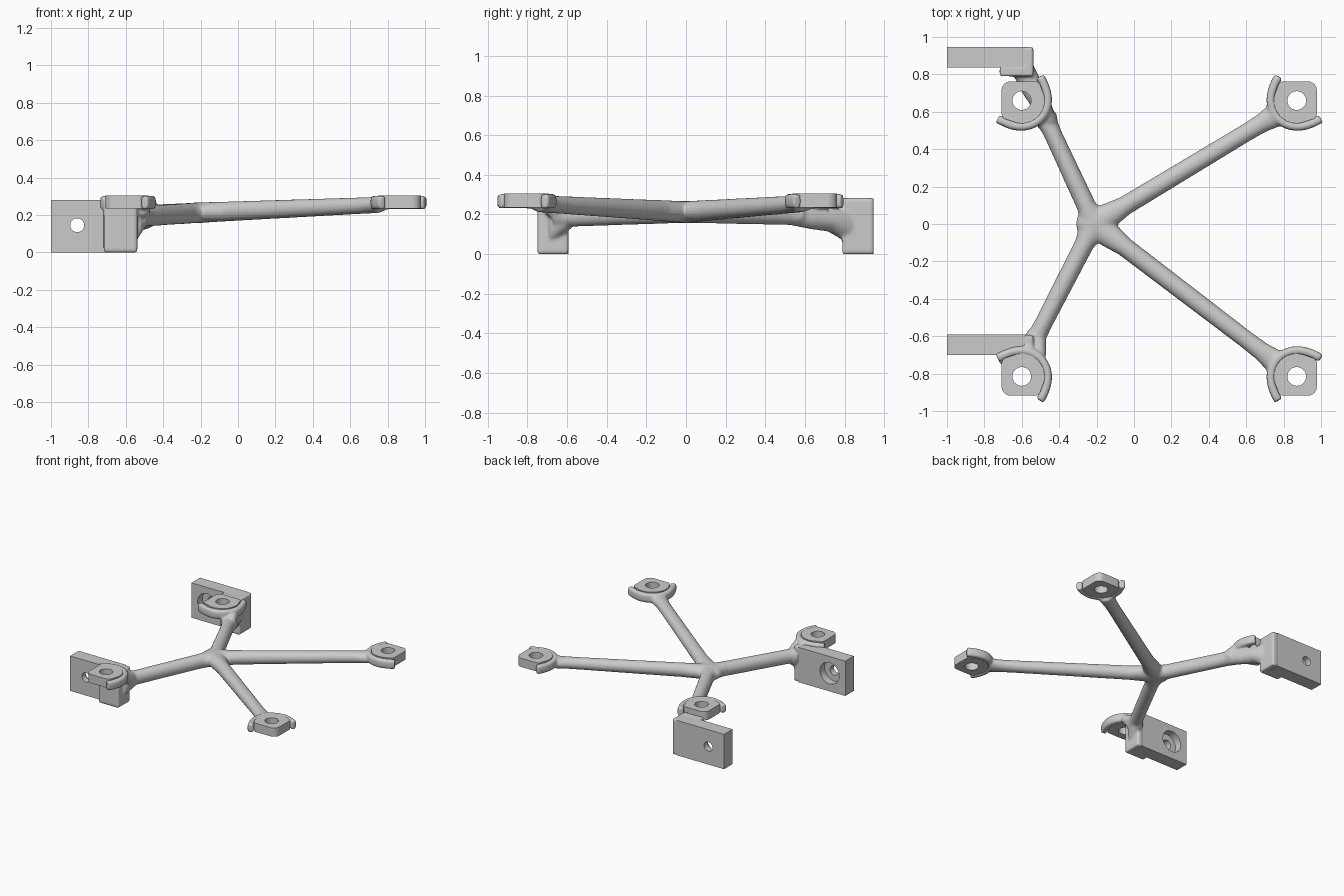
import bpy, bmesh
from math import sin, cos, pi, radians
from mathutils import Vector, Matrix

if "Cube" in bpy.data.objects:
    bpy.data.objects.remove(bpy.data.objects["Cube"])


def make_object(name, bm):
    bmesh.ops.recalc_face_normals(bm, faces=bm.faces)
    me = bpy.data.meshes.new(name)
    bm.to_mesh(me)
    bm.free()
    ob = bpy.data.objects.new(name, me)
    bpy.context.collection.objects.link(ob)
    return ob


def select(ob):
    bpy.ops.object.select_all(action='DESELECT')
    ob.select_set(True)
    bpy.context.view_layer.objects.active = ob


def box(bm, x0, x1, y0, y1, z0, z1):
    m = Matrix.Translation(((x0 + x1) / 2, (y0 + y1) / 2, (z0 + z1) / 2))
    bmesh.ops.create_cube(bm, size=1, matrix=m @ Matrix.Diagonal((x1 - x0, y1 - y0, z1 - z0, 1)))


def loft(bm, path, power=1.0, n=20):
    """Tube through (x, y, z, half width, half height); power < 1 squares the section."""
    pts = [Vector(p[:3]) for p in path]
    rings = []
    for i, p in enumerate(path):
        t = pts[min(i + 1, len(pts) - 1)] - pts[max(i - 1, 0)]
        side = Vector((t.y, -t.x, 0)).normalized()
        ring = []
        for k in range(n):
            c, s = cos(2 * pi * k / n), sin(2 * pi * k / n)
            c = abs(c) ** power * (1 if c > 0 else -1)
            s = abs(s) ** power * (1 if s > 0 else -1)
            ring.append(bm.verts.new(pts[i] + side * c * p[3] + Vector((0, 0, s * p[4]))))
        rings.append(ring)
    for a, b in zip(rings, rings[1:]):
        for k in range(n):
            bm.faces.new((a[k], a[(k + 1) % n], b[(k + 1) % n], b[k]))
    bm.faces.new(rings[0])
    bm.faces.new(rings[-1])


def drill(ob, radius, depth, center, axis):
    bm = bmesh.new()
    rot = Matrix.Rotation(pi / 2, 4, 'X') if axis == 'Y' else Matrix()
    bmesh.ops.create_cone(bm, cap_ends=True, segments=48, radius1=radius, radius2=radius,
                          depth=depth, matrix=Matrix.Translation(center) @ rot)
    cutter = make_object("hole_cutter", bm)
    cutter.hide_render = True
    mod = ob.modifiers.new("hole", 'BOOLEAN')
    mod.operation, mod.solver, mod.object = 'DIFFERENCE', 'EXACT', cutter
    select(ob)
    bpy.ops.object.modifier_apply(modifier=mod.name)
    bpy.data.objects.remove(cutter)


pads = [("back_left", -0.6, 0.66), ("back_right", 0.87, 0.66),
        ("front_left", -0.6, -0.815), ("front_right", 0.87, -0.815)]
body = bmesh.new()

# Mounting pads, each with a claw around its inner side
for name, cx, cy in pads:
    sx, sy = (1 if cx > 0 else -1), (1 if cy > 0 else -1)
    outline = [(0.122 * cos(radians(a)), 0.122 * sin(radians(a))) for a in range(152, 299, 6)]
    for qx, qy, r, start in ((0.073, -0.068, 0.035, -60), (0.058, 0.053, 0.05, 0), (-0.068, 0.068, 0.035, 90)):
        sweep = 60 if start else 90
        outline += [(qx + r * cos(radians(start + sweep * k / 8)),
                     qy + r * sin(radians(start + sweep * k / 8))) for k in range(9)]
    bm = bmesh.new()
    face = bm.faces.new([bm.verts.new((cx + sx * x, cy + sy * y, 0.235)) for x, y in outline])
    top = bmesh.ops.extrude_face_region(bm, geom=[face])["geom"]
    bmesh.ops.translate(bm, vec=(0, 0, 0.07), verts=[v for v in top if isinstance(v, bmesh.types.BMVert)])
    pad = make_object(name + "_pad", bm)
    drill(pad, 0.05, 0.3, (cx, cy, 0.27), 'Z')
    select(pad)
    bpy.ops.object.shade_smooth_by_angle(angle=radians(30))

    claw = []
    for k in range(33):
        t = k / 16 - 1
        a = radians(225 + 98 * t)
        r = 0.138 + 0.024 * abs(t) ** 5
        claw.append((cx + sx * r * cos(a), cy + sy * r * sin(a), 0.267, 0.023, 0.037))
    loft(body, claw, 0.6)

# Hub and the four arms
hub = (-0.21, 0, 0.212)
bmesh.ops.create_uvsphere(body, u_segments=32, v_segments=16, radius=1,
                          matrix=Matrix.Translation(hub) @ Matrix.Diagonal((0.1, 0.1, 0.056, 1)))
arms = [(0.76, 0.585, 0.254), (0.76, -0.74, 0.254), (-0.475, 0.57, 0.2), (-0.545, -0.65, 0.19)]
for ex, ey, ez in arms:
    path = []
    for k in range(13):
        t = k / 12
        w = 0.053 + 0.03 * max(0, 1 - t * 6) - 0.006 * t + (0.02 * max(0, (t - 0.9) * 10))
        path.append((hub[0] + (ex - hub[0]) * t, ey * t, hub[2] + (ez - hub[2]) * t,
                     w, 0.055 - (0.012 if ex > 0 else 0) * t))
    loft(body, path)

# Struts linking the left claws and the side brackets
loft(body, [(-0.455, 0.53, 0.2, 0.048, 0.055), (-0.49, 0.63, 0.185, 0.05, 0.06),
            (-0.54, 0.72, 0.175, 0.06, 0.062), (-0.585, 0.81, 0.15, 0.06, 0.09)])
loft(body, [(-0.45, 0.54, 0.21, 0.045, 0.05), (-0.465, 0.62, 0.25, 0.025, 0.045)])
loft(body, [(-0.52, -0.6, 0.19, 0.05, 0.055), (-0.51, -0.71, 0.245, 0.04, 0.045)])
loft(body, [(-0.52, -0.58, 0.185, 0.05, 0.055), (-0.555, -0.68, 0.15, 0.04, 0.09)])

# L-shaped brackets gripping the side plates
for y in (-0.7, 0.84):
    box(body, -0.718, -0.54, y - 0.05, y + 0.006, 0, 0.282)
    box(body, -0.588, -0.538, y - 0.05, y + 0.107, 0, 0.282)

# Fuse the branching body into one smooth skin
frame = make_object("branching_frame", body)
select(frame)
rem = frame.modifiers.new("fuse", 'REMESH')
rem.mode, rem.voxel_size, rem.use_smooth_shade = 'VOXEL', 0.008, True
sm = frame.modifiers.new("smooth", 'SMOOTH')
sm.factor, sm.iterations = 0.5, 10
bpy.ops.object.modifier_apply(modifier="fuse")
bpy.ops.object.modifier_apply(modifier="smooth")
bpy.ops.object.shade_smooth()

# Side plates with a bolt hole, counterbored on the face towards the middle
for name, y0, inner in (("front_plate", -0.7, -0.592), ("back_plate", 0.838, 0.838)):
    bm = bmesh.new()
    box(bm, -1.0, -0.58, y0, y0 + 0.108, 0, 0.28)
    plate = make_object(name, bm)
    drill(plate, 0.037, 0.5, (-0.86, y0, 0.145), 'Y')
    drill(plate, 0.085, 0.12, (-0.86, inner, 0.145), 'Y')
    select(plate)
    bpy.ops.object.shade_smooth_by_angle(angle=radians(30))
